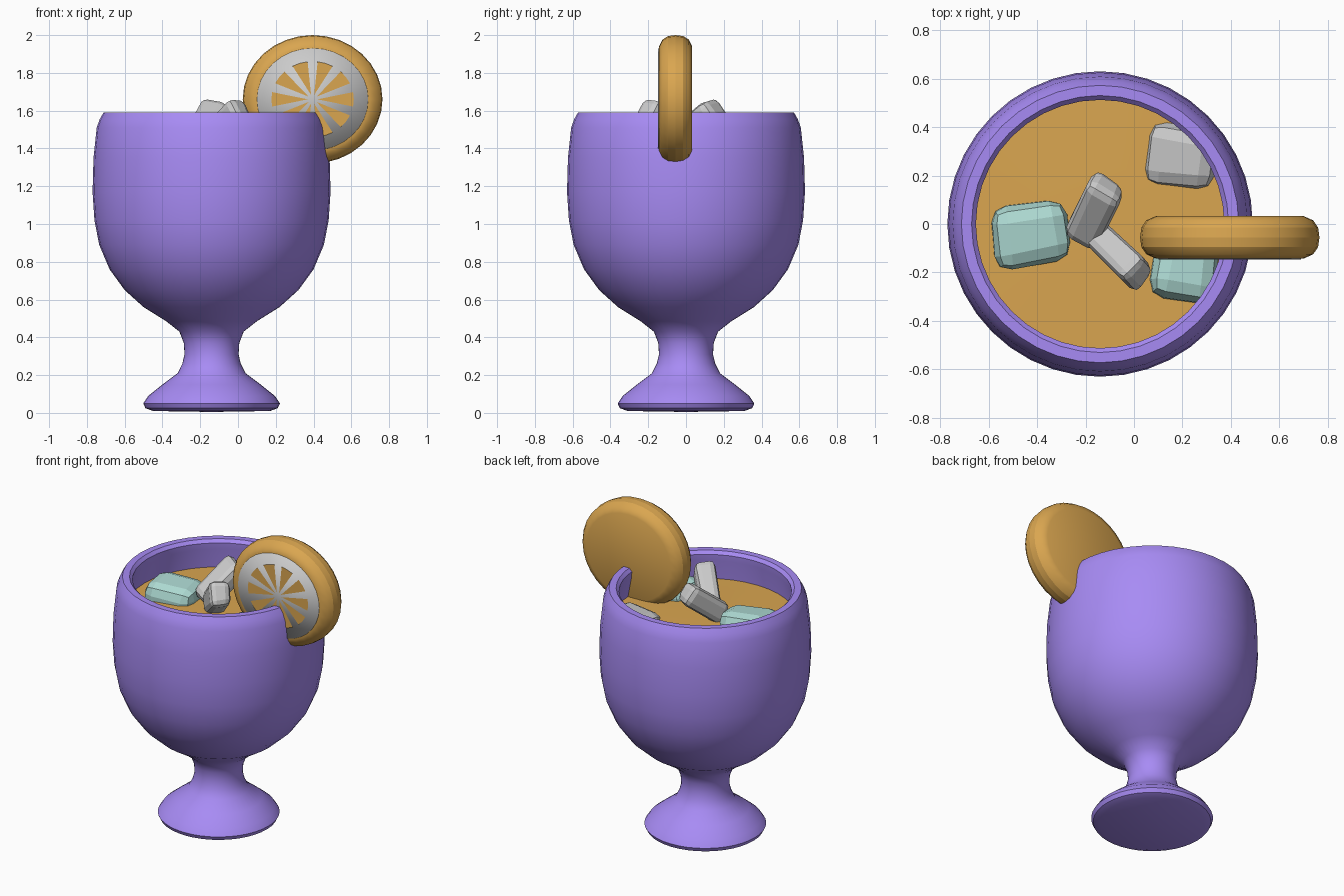
import bpy, bmesh, math, random
from mathutils import Vector

if "Cube" in bpy.data.objects:
    bpy.data.objects.remove(bpy.data.objects["Cube"])

random.seed(4)

def material(name, rgb):
    m = bpy.data.materials.new(name)
    m.diffuse_color = (*rgb, 1)
    m.use_nodes = True
    m.node_tree.nodes["Principled BSDF"].inputs["Base Color"].default_value = m.diffuse_color
    return m

PURPLE = material("purple_glaze", (0.39, 0.26, 0.91))
ORANGE = material("orange", (0.70, 0.38, 0.08))
TEAL = material("pale_teal", (0.42, 0.70, 0.65))

def finish(bm, name, mat=None, loc=(0, 0, 0), rot=(0, 0, 0), scale=(1, 1, 1), angle=40):
    bmesh.ops.recalc_face_normals(bm, faces=bm.faces)
    me = bpy.data.meshes.new(name)
    bm.to_mesh(me)
    bm.free()
    ob = bpy.data.objects.new(name, me)
    bpy.context.collection.objects.link(ob)
    ob.location, ob.scale = loc, scale
    ob.rotation_euler = [math.radians(a) for a in rot]
    if mat:
        me.materials.append(mat)
    bpy.ops.object.select_all(action='DESELECT')
    bpy.context.view_layer.objects.active = ob
    ob.select_set(True)
    bpy.ops.object.shade_smooth_by_angle(angle=math.radians(angle))
    return ob

def lathe(profile, segs):
    # spin an (r, z) profile about z; r = 0 closes the end
    bm = bmesh.new()
    vs = [bm.verts.new((r, 0, z)) for r, z in profile]
    es = [bm.edges.new(p) for p in zip(vs, vs[1:])]
    bmesh.ops.spin(bm, geom=vs + es, cent=(0, 0, 0), axis=(0, 0, 1),
                   angle=math.tau, steps=segs, use_merge=True)
    bmesh.ops.remove_doubles(bm, verts=bm.verts, dist=1e-5)
    return bm

CX = -0.14

# goblet: foot, stem, bowl, rim and inner wall in one profile
goblet = [(0, 0.005), (0.31, 0.01), (0.35, 0.025), (0.362, 0.05), (0.335, 0.09),
          (0.26, 0.15), (0.18, 0.21), (0.155, 0.26), (0.143, 0.31), (0.147, 0.37),
          (0.17, 0.43), (0.24, 0.485), (0.36, 0.56), (0.46, 0.65), (0.54, 0.76),
          (0.595, 0.89), (0.62, 1.02), (0.63, 1.17), (0.625, 1.35), (0.608, 1.51),
          (0.592, 1.555), (0.572, 1.59), (0.53, 1.59), (0.512, 1.57), (0.515, 1.53), (0.54, 1.40),
          (0.545, 1.15), (0.50, 0.9), (0.36, 0.68), (0, 0.58)]
finish(lathe(goblet, 40), "goblet", PURPLE, (CX, 0, 0))

# drink surface
finish(lathe([(0, 1.41), (0.25, 1.405), (0.545, 1.40)], 40), "drink", ORANGE, (CX, 0, 0))

# citrus slice standing on the rim, local +z turned to the front
slice_loc, slice_rot, slice_scale = (0.395, -0.055, 1.66), (90, 0, 0), (0.37, 0.34, 1)
rind = [(0, -0.088), (0.82, -0.088), (0.93, -0.07), (0.985, -0.04), (1, 0),
        (0.985, 0.04), (0.93, 0.07), (0.82, 0.088), (0, 0.088)]
finish(lathe(rind, 32), "slice_rind", ORANGE, slice_loc, slice_rot, slice_scale)
finish(lathe([(0, 0.092), (0.79, 0.092), (0.8, 0.085)], 32), "slice_pith", None,
       slice_loc, slice_rot, slice_scale)

# flesh wedges on the front face
bm = bmesh.new()
for i in range(10):
    a = math.tau * i / 10
    pts = [(0.07, 0)] + [(0.59, math.radians(d)) for d in (-11, 0, 11)]
    bm.faces.new([bm.verts.new((r * math.cos(a + d), r * math.sin(a + d), 0.095)) for r, d in pts])
finish(bm, "slice_flesh", ORANGE, slice_loc, slice_rot, slice_scale)

# ice: bevelled blocks with slightly uneven corners
def ice(name, loc, size, rot, mat=None):
    bm = bmesh.new()
    bmesh.ops.create_cube(bm, size=1)
    for v in bm.verts:
        v.co += Vector([random.uniform(-0.06, 0.06) for _ in range(3)])
        v.co = Vector(c * s for c, s in zip(v.co, size))
    bmesh.ops.bevel(bm, geom=bm.edges[:], offset=min(size) * 0.3, segments=2,
                    profile=0.5, affect='EDGES')
    finish(bm, name, mat, loc, rot, angle=15)

ice("ice_teal_left", (-0.43, -0.04, 1.39), (0.30, 0.25, 0.22), (4, 6, 8), TEAL)
ice("ice_teal_right", (0.20, -0.19, 1.38), (0.27, 0.25, 0.22), (-5, 6, -10), TEAL)
ice("ice_grey_back", (0.20, 0.28, 1.36), (0.29, 0.27, 0.22), (6, -4, -8))
ice("ice_grey_middle", (-0.165, 0.05, 1.52), (0.15, 0.31, 0.13), (38, 0, -26))
ice("ice_grey_front", (-0.06, -0.13, 1.52), (0.30, 0.12, 0.15), (0, -35, -45))
